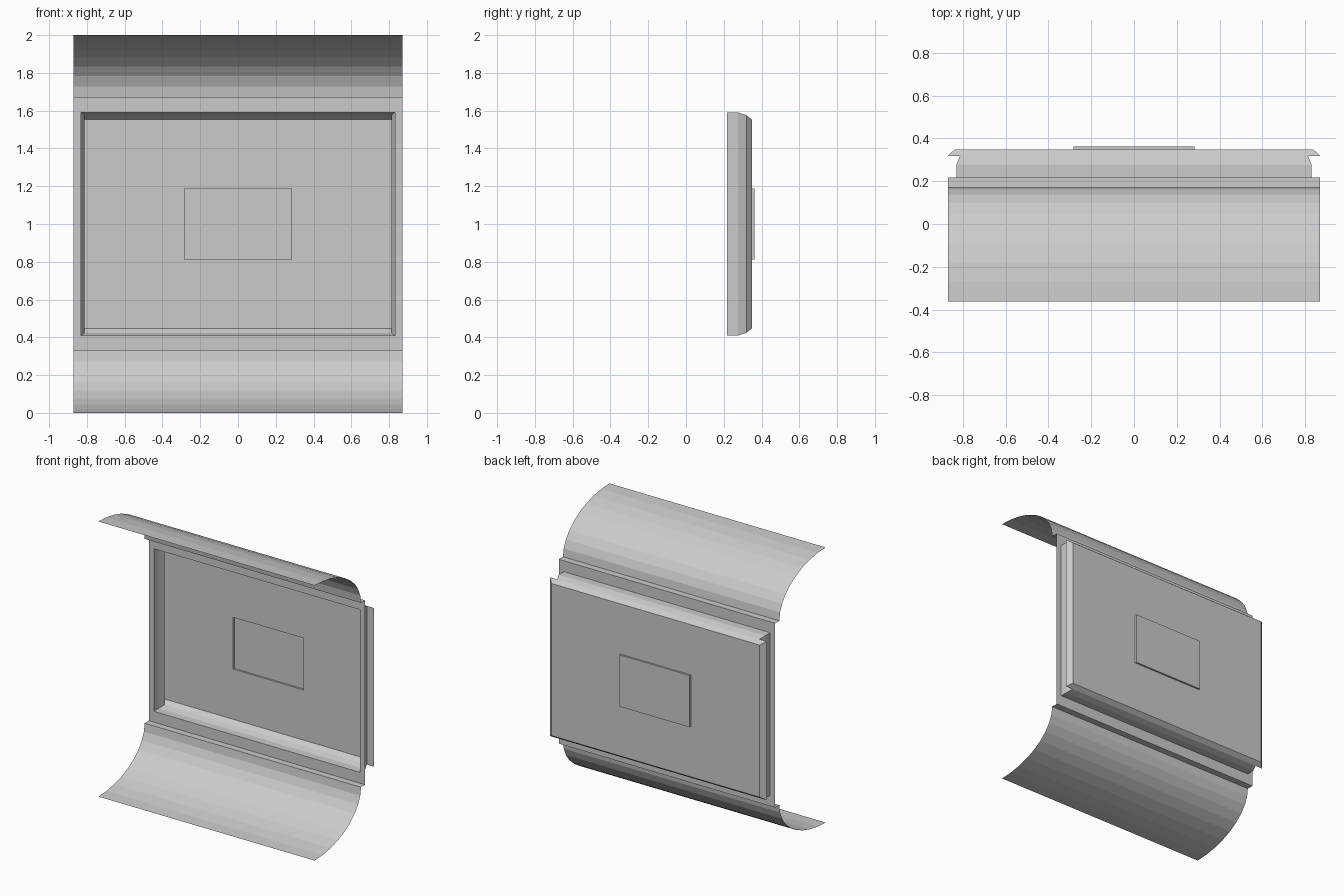
import bpy, bmesh, math

if "Cube" in bpy.data.objects:
    bpy.data.objects.remove(bpy.data.objects["Cube"])

HALF_W = 0.87      # half width of the curved sheets and the frame
FACE_Y = 0.218     # plane of the flat frame
MID_Z = 1.0


def finish(name, bm):
    bmesh.ops.recalc_face_normals(bm, faces=bm.faces)
    mesh = bpy.data.meshes.new(name)
    bm.to_mesh(mesh)
    bm.free()
    obj = bpy.data.objects.new(name, mesh)
    bpy.context.collection.objects.link(obj)
    return obj


def curved_sheet(name, side):
    """Open quarter-ellipse sheet plus its ledge; side is +1 (top) or -1 (bottom)."""
    n = 9
    profile = [(FACE_Y, 0.67)]
    for i in range(n + 1):
        a = math.pi / 2 * i / n
        profile.append((-0.362 + 0.532 * math.cos(a), 0.67 + 0.33 * math.sin(a)))
    bm = bmesh.new()
    rows = [[bm.verts.new((sx * HALF_W, y, MID_Z + side * z)) for sx in (-1, 1)]
            for y, z in profile]
    for p, q in zip(rows, rows[1:]):
        bm.faces.new((p[0], p[1], q[1], q[0]))
    return finish(name, bm)


def ring_shell(name, rings, cap):
    """Join rectangular rings (half x, y, half z) into an open stepped shell."""
    bm = bmesh.new()
    loops = [[bm.verts.new((sx * hx, y, MID_Z + sz * hz))
              for sx, sz in ((-1, -1), (1, -1), (1, 1), (-1, 1))]
             for hx, y, hz in rings]
    for k, (p, q) in enumerate(zip(loops, loops[1:])):
        sideways = rings[k][1:] == rings[k + 1][1:]   # step only in x
        for i in range(4):
            if sideways and i in (0, 2):
                continue
            j = (i + 1) % 4
            bm.faces.new((p[i], p[j], q[j], q[i]))
    if cap:
        bm.faces.new(loops[-1])
    return finish(name, bm)


# Curved sheets above and below
curved_sheet("upper_curved_sheet", 1)
curved_sheet("lower_curved_sheet", -1)

# Flat frame around the opening
ring_shell("flat_frame", [(HALF_W, FACE_Y, 0.67), (0.83, FACE_Y, 0.591)], False)

# Recessed tray: walls, taper, side flanges, back panel and raised centre plate
ring_shell("recessed_tray", [
    (0.83, FACE_Y, 0.591),
    (0.83, 0.275, 0.591),
    (0.813, 0.318, 0.577),
    (0.871, 0.318, 0.577),
    (0.837, 0.349, 0.553),
    (0.283, 0.349, 0.188),
    (0.283, 0.362, 0.188),
], True)
